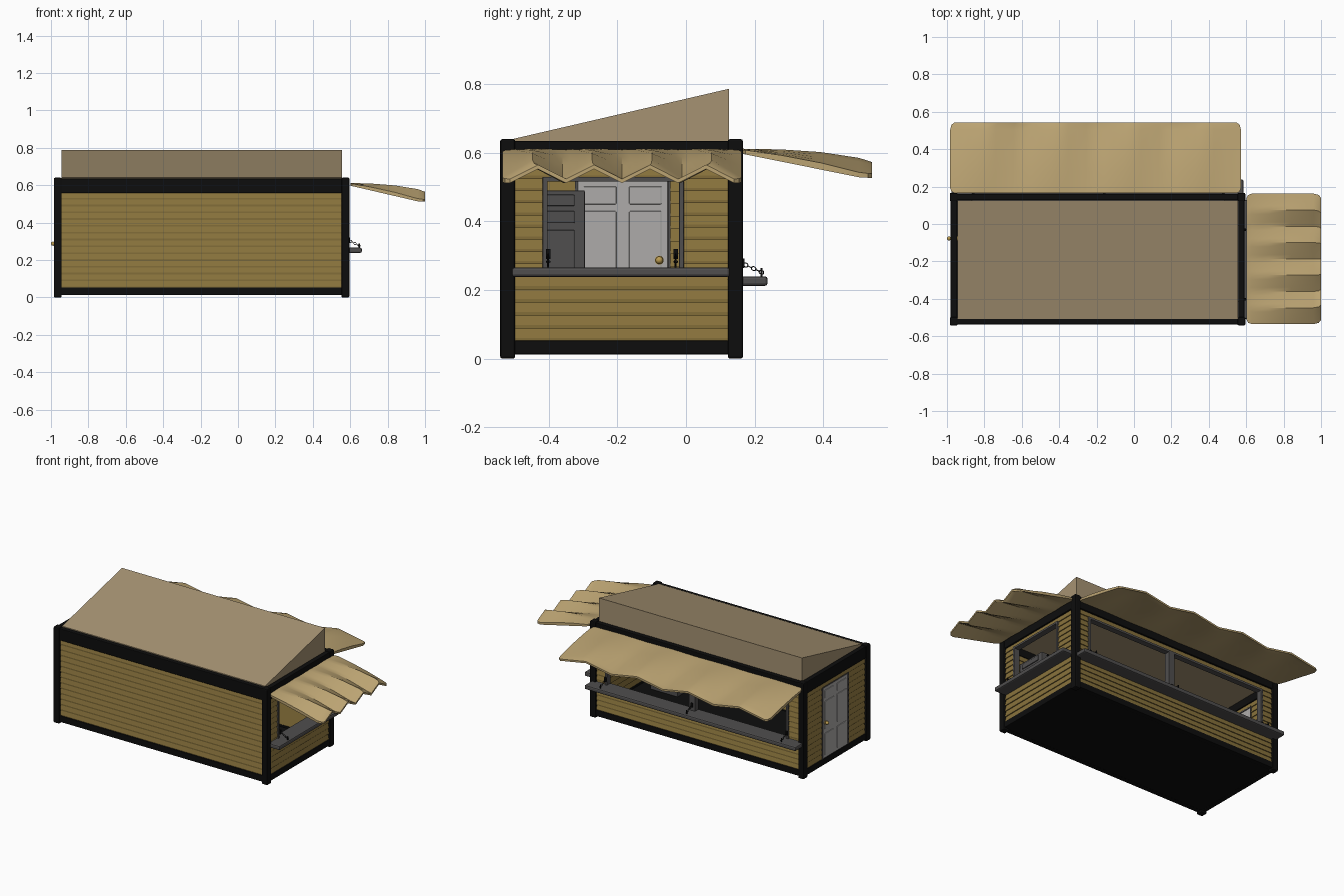
import bpy, bmesh, math
from mathutils import Vector

if "Cube" in bpy.data.objects:
    bpy.data.objects.remove(bpy.data.objects["Cube"])


def material(name, rgb):
    m = bpy.data.materials.new(name)
    m.diffuse_color = (*rgb, 1)
    m.use_nodes = True
    m.node_tree.nodes["Principled BSDF"].inputs["Base Color"].default_value = m.diffuse_color
    return m


BLACK = material("black_steel", (0.004, 0.004, 0.004))
WOOD = material("wood_siding", (0.25, 0.17, 0.045))
CLOTH = material("awning_cloth", (0.50, 0.37, 0.17))
ROOF = material("roof_tan", (0.38, 0.29, 0.17))
DARK = material("dark_grey", (0.08, 0.077, 0.077))
DOOR = material("door_grey", (0.42, 0.41, 0.40))
BRASS = material("brass", (0.5, 0.33, 0.08))


def finish(name, bm, mat, bevel=0.0, smooth=False):
    bmesh.ops.recalc_face_normals(bm, faces=bm.faces)
    me = bpy.data.meshes.new(name)
    bm.to_mesh(me)
    bm.free()
    ob = bpy.data.objects.new(name, me)
    bpy.context.collection.objects.link(ob)
    me.materials.append(mat)
    if bevel:
        b = ob.modifiers.new("bevel", "BEVEL")
        b.width, b.segments = bevel, 2
    if smooth:
        bpy.context.view_layer.objects.active = ob
        ob.select_set(True)
        bpy.ops.object.shade_smooth_by_angle(angle=math.radians(30))
        ob.select_set(False)
    return ob


def add_box(bm, x, y, z):
    vs = bmesh.ops.create_cube(bm, size=1)["verts"]
    for v in vs:
        v.co = [a[0] + (c + 0.5) * (a[1] - a[0]) for a, c in zip((x, y, z), v.co)]


def boxes(name, mat, items, bevel=0.0):
    bm = bmesh.new()
    for it in items:
        add_box(bm, *it)
    return finish(name, bm, mat, bevel)


def prism(bm, profile, lo, hi, place):
    """Extrude a closed (offset, z) profile from lo to hi along a wall."""
    a = [bm.verts.new(place(lo, d, z)) for d, z in profile]
    b = [bm.verts.new(place(hi, d, z)) for d, z in profile]
    n = len(profile)
    bm.faces.new(a)
    bm.faces.new(b[::-1])
    for i in range(n):
        j = (i + 1) % n
        bm.faces.new((a[i], b[i], b[j], a[j]))


def siding(name, place, regions):
    """Overlapping boards filling (lo, hi, z0, z1) regions of a wall."""
    bm = bmesh.new()
    for lo, hi, z0, z1 in regions:
        n = max(1, round((z1 - z0) / 0.036))
        h = (z1 - z0) / n
        for i in range(n):
            a = z0 + i * h
            prism(bm, [(-0.012, a), (0.012, a), (0.013, a + h * 0.25),
                       (0.006, a + h), (-0.006, a + h)], lo, hi, place)
    return finish(name, bm, WOOD)


# Steel frame: corner posts, then bottom and top beams
X0, X1, Y0, Y1 = -0.985, 0.595, -0.542, 0.166
boxes("corner_posts", BLACK,
      [((x, x + 0.042), (y, y + 0.044), (0, 0.64))
       for x in (X0, X1 - 0.042) for y in (Y0, Y1 - 0.044)], 0.006)
beams = []
for z0, z1 in ((0.012, 0.053), (0.557, 0.635)):
    for y in (Y0 + 0.005, Y1 - 0.038):
        beams.append(((X0 + 0.02, X1 - 0.02), (y, y + 0.033), (z0, z1)))
    for x in (X0 + 0.005, X1 - 0.037):
        beams.append(((x, x + 0.032), (Y0 + 0.02, Y1 - 0.02), (z0, z1)))
boxes("frame_beams", BLACK, beams, 0.004)
boxes("floor", BLACK, [((X0 + 0.02, X1 - 0.02), (Y0 + 0.02, Y1 - 0.02), (0.014, 0.04))])

# Sloped roof
bm = bmesh.new()
prism(bm, [(-0.507, 0.605), (0.126, 0.605), (0.126, 0.787), (-0.507, 0.64)],
      -0.945, 0.555, lambda t, d, z: (t, d, z))
finish("sloped_roof", bm, ROOF)

# Siding on the four walls, leaving the door and window openings
siding("front_siding", lambda t, d, z: (t, -0.516 - d, z), [(-0.95, 0.56, 0.05, 0.56)])
siding("left_siding", lambda t, d, z: (-0.962 - d, t, z),
       [(-0.505, -0.318, 0.05, 0.56), (-0.05, 0.13, 0.05, 0.56), (-0.318, -0.05, 0.525, 0.56)])
siding("right_siding", lambda t, d, z: (0.573 + d, t, z),
       [(-0.505, 0.13, 0.05, 0.24), (-0.505, -0.415, 0.24, 0.56),
        (-0.008, 0.13, 0.24, 0.56), (-0.415, -0.008, 0.525, 0.56)])
siding("back_siding", lambda t, d, z: (t, 0.143 + d, z),
       [(-0.95, 0.56, 0.05, 0.215), (-0.95, -0.86, 0.215, 0.56),
        (0.48, 0.56, 0.215, 0.56), (-0.86, 0.48, 0.52, 0.56)])

# Window frames
wx, wy = (0.553, 0.592), (0.124, 0.163)
boxes("right_window_frame", DARK,
      [(wx, (y, y + 0.014), (0.24, 0.53)) for y in (-0.418, -0.02)]
      + [(wx, (-0.418, -0.006), (0.516, 0.53))], 0.002)
boxes("back_window_frame", DARK,
      [((x, x + w), wy, (0.215, 0.525)) for x, w in ((-0.868, 0.016), (-0.18, 0.045), (0.47, 0.016))]
      + [((-0.868, 0.486), wy, (0.51, 0.525))], 0.002)

# Serving counters
boxes("right_counter", DARK, [((0.55, 0.662), (-0.508, 0.128), (0.238, 0.266))], 0.008)
boxes("back_counter", DARK, [((-0.975, 0.585), (0.12, 0.238), (0.212, 0.24))], 0.008)


# Chains holding the counters, each with a pin and a wall plate
def chain(name, start, end):
    start, end = Vector(start), Vector(end)
    axis = end - start
    q = axis.to_track_quat('X', 'Z')
    links = []
    for i in range(6):
        bpy.ops.mesh.primitive_torus_add(major_segments=10, minor_segments=5,
                                         major_radius=0.0055, minor_radius=0.0015)
        ob = bpy.context.object
        for v in ob.data.vertices:
            c = v.co.copy()
            c.x *= 1.25
            if i % 2:
                c.y, c.z = c.z, c.y
            v.co = q @ c + start + axis * (i / 5)
        links.append(ob)
    for ob in links:
        ob.select_set(True)
    bpy.ops.object.join()
    ob = bpy.context.object
    ob.name = name
    ob.data.materials.append(BLACK)
    ob.select_set(False)
    sx, sy, sz = start
    ex, ey, ez = end
    boxes(name + "_mounts", BLACK,
          [((sx - 0.007, sx + 0.007), (sy - 0.007, sy + 0.007), (sz - 0.014, sz + 0.014)),
           ((ex - 0.003, ex + 0.003), (ey - 0.003, ey + 0.003), (ez - 0.015, ez + 0.012))])


for i, y in enumerate((-0.402, -0.03)):
    chain(f"right_chain_{i}", (0.592, y, 0.305), (0.648, y, 0.277))
for i, x in enumerate((-0.86, -0.16, 0.478)):
    chain(f"back_chain_{i}", (x, 0.163, 0.278), (x, 0.22, 0.252))


# Wavy awnings: flat at the hinge, four folds deepening to the outer edge
def awning(name, lo, hi, near, far, drop, place):
    rows = [(0, 0.022), (0.02, 0.007), (0.07, 0), (0.3, 0), (0.6, 0), (0.9, 0),
            (0.97, 0.007), (1, 0.022)]
    cols = 32
    bm = bmesh.new()
    layers = []
    for side in (0, 1):
        grid = []
        for v, inset in rows:
            row = []
            for c in range(cols + 1):
                u = c / cols
                ridge = 1 - abs((u * 4) % 1 * 2 - 1)
                low = 0.597 - drop * 0.085 * min(1, v / 0.92)
                high = 0.600 - drop * (0.035 * v + 0.012 * max(0, v - 0.85) / 0.15)
                thick = 0.012 + 0.008 * math.sin(math.pi * v)
                z = low + (high - low) * ridge + side * thick
                t = lo + inset + u * (hi - lo - 2 * inset)
                row.append(bm.verts.new(place(t, near + v * (far - near), z)))
            grid.append(row)
        for r in range(len(rows) - 1):
            for c in range(cols):
                bm.faces.new((grid[r][c], grid[r][c + 1], grid[r + 1][c + 1], grid[r + 1][c]))
        layers.append(grid)
    rims = [g[0] + [r[-1] for r in g[1:]] + g[-1][-2::-1] + [r[0] for r in g[-2:0:-1]]
            for g in layers]
    n = len(rims[0])
    for i in range(n):
        j = (i + 1) % n
        bm.faces.new((rims[0][i], rims[0][j], rims[1][j], rims[1][i]))
    finish(name, bm, CLOTH, smooth=True)


awning("right_awning", -0.535, 0.162, 0.602, 1.0, 1.0, lambda t, d, z: (d, t, z))
awning("back_awning", -0.983, 0.572, 0.166, 0.542, 0.82, lambda t, d, z: (t, d, z))

# Panelled door in the left wall
boxes("door", DOOR, [((-0.974, -0.95), (-0.316, -0.053), (0.04, 0.522))], 0.002)
panels = [((-0.978, -0.946), (y, y + 0.095), z)
          for y in (-0.298, -0.166) for z in ((0.07, 0.215), (0.245, 0.43), (0.45, 0.502))]
boxes("door_panels", DOOR, panels, 0.003)
boxes("door_frame", DARK, [((-0.977, -0.947), (y, y + 0.008), (0.04, 0.53)) for y in (-0.324, -0.053)]
      + [((-0.977, -0.947), (-0.324, -0.045), (0.522, 0.53))])

# Door knobs on both sides
bm = bmesh.new()
for s in (-1, 1):
    ball = bmesh.ops.create_uvsphere(bm, u_segments=16, v_segments=10, radius=0.011)["verts"]
    bmesh.ops.translate(bm, verts=ball, vec=(-0.962 + s * 0.027, -0.078, 0.287))
    for r, depth, off in ((0.013, 0.005, 0.016), (0.005, 0.02, 0.02)):
        rose = bmesh.ops.create_cone(bm, cap_ends=True, segments=16, radius1=r, radius2=r, depth=depth)["verts"]
        for v in rose:
            v.co = (v.co.z - 0.962 + s * off, v.co.y - 0.078, v.co.x + 0.287)
finish("door_knobs", bm, BRASS, smooth=True)

# Cabinet standing inside the front right corner
boxes("inner_cabinet", DARK, [((0.27, 0.47), (-0.5, -0.295), (0.04, 0.49))], 0.003)
boxes("inner_cabinet_panels", DARK,
      [((0.465, 0.476), (-0.475, -0.325), z) for z in ((0.07, 0.23), (0.26, 0.375), (0.395, 0.43), (0.445, 0.478))], 0.003)
